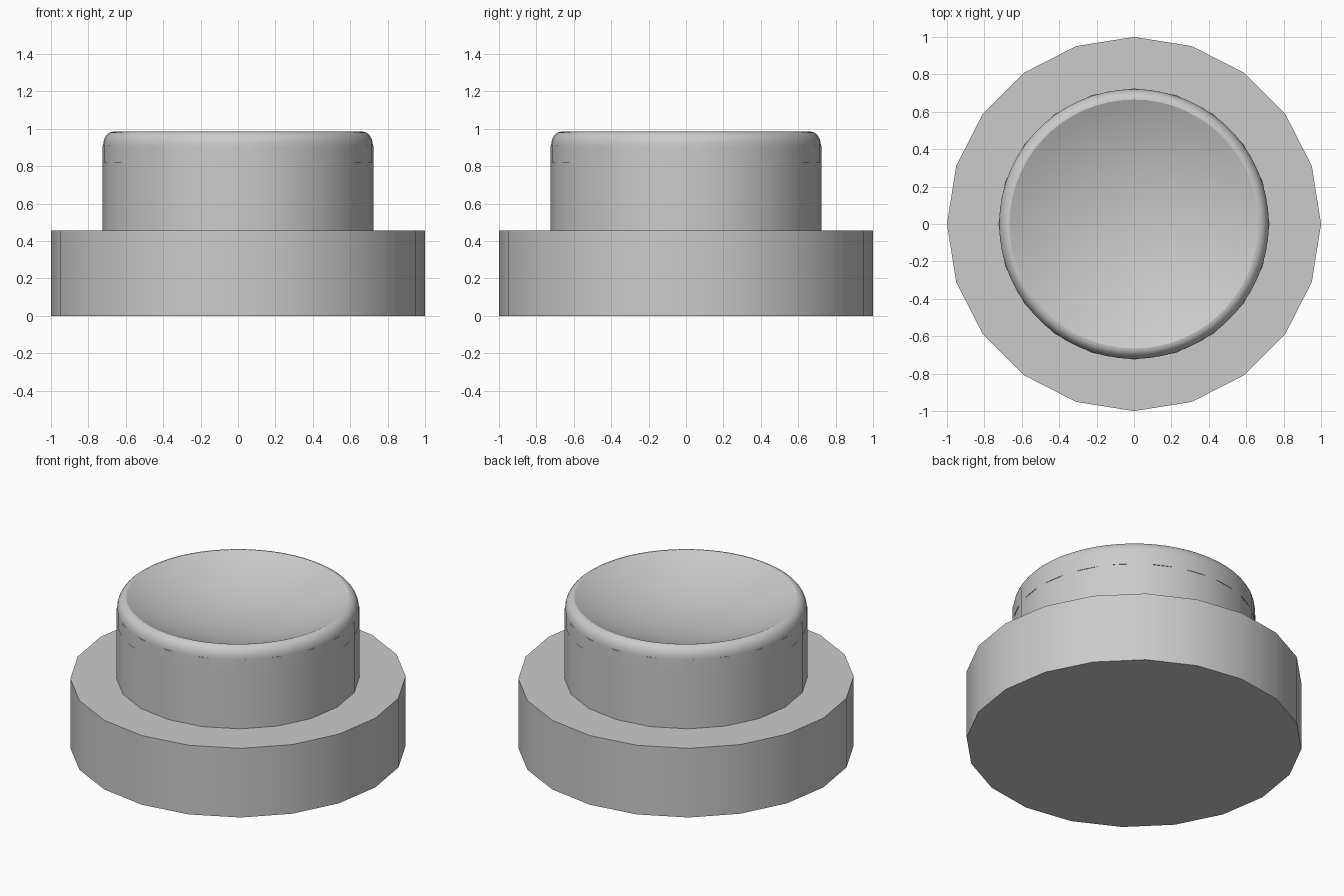
import bpy
import math

cube = bpy.data.objects.get("Cube")
if cube:
    bpy.data.objects.remove(cube, do_unlink=True)

grey = bpy.data.materials.new("light grey")
grey.use_nodes = True
colour = (0.6, 0.6, 0.6, 1)
grey.diffuse_color = colour
grey.node_tree.nodes["Principled BSDF"].inputs["Base Color"].default_value = colour


def lathe(name, profile, sides):
    """Spin a (radius, height) profile about z; zero radius makes a pole, open ends get a cap."""
    verts, rings, faces = [], [], []
    for r, z in profile:
        start = len(verts)
        count = sides if r > 0 else 1
        for i in range(count):
            a = math.tau * i / sides
            verts.append((r * math.cos(a), r * math.sin(a), z))
        rings.append([start + i % count for i in range(sides)])
    for low, high in zip(rings, rings[1:]):
        for i in range(sides):
            j = (i + 1) % sides
            quad = [low[i], low[j], high[j], high[i]]
            faces.append(list(dict.fromkeys(quad)))
    if profile[0][0] > 0:
        faces.append(rings[0][::-1])
    if profile[-1][0] > 0:
        faces.append(rings[-1])
    mesh = bpy.data.meshes.new(name)
    mesh.from_pydata(verts, [], faces)
    mesh.materials.append(grey)
    obj = bpy.data.objects.new(name, mesh)
    bpy.context.collection.objects.link(obj)
    bpy.ops.object.select_all(action="DESELECT")
    obj.select_set(True)
    bpy.context.view_layer.objects.active = obj
    bpy.ops.object.shade_smooth_by_angle(angle=math.radians(30))
    return obj


# Wide base plate
lathe("base", [(1, 0), (1, 0.455)], 20)

# Button cap: straight band, rounded shoulder, then a shallow spherical dish
rim_r, rim_z, depth = 0.665, 0.985, 0.15
cap = [(0.721, 0.82), (0.721, 0.91)]
for k in range(1, 9):
    a = math.pi / 2 * k / 8
    cap.append((rim_r + 0.056 * math.cos(a), 0.91 + 0.075 * math.sin(a)))
sphere_r = (rim_r ** 2 + depth ** 2) / (2 * depth)
for k in range(1, 13):
    r = rim_r * (1 - k / 12)
    drop = math.sqrt(sphere_r ** 2 - r ** 2) - (sphere_r - depth)
    cap.append((r if k < 12 else 0, rim_z - drop))
lathe("button_cap", cap, 60)

# Faceted collar around the cap, with an open top so the dish stays clear
lathe("collar", [(0.725, 0.455), (0.725, 0.91), (0.7, 0.91), (0.7, 0.455)], 20)
